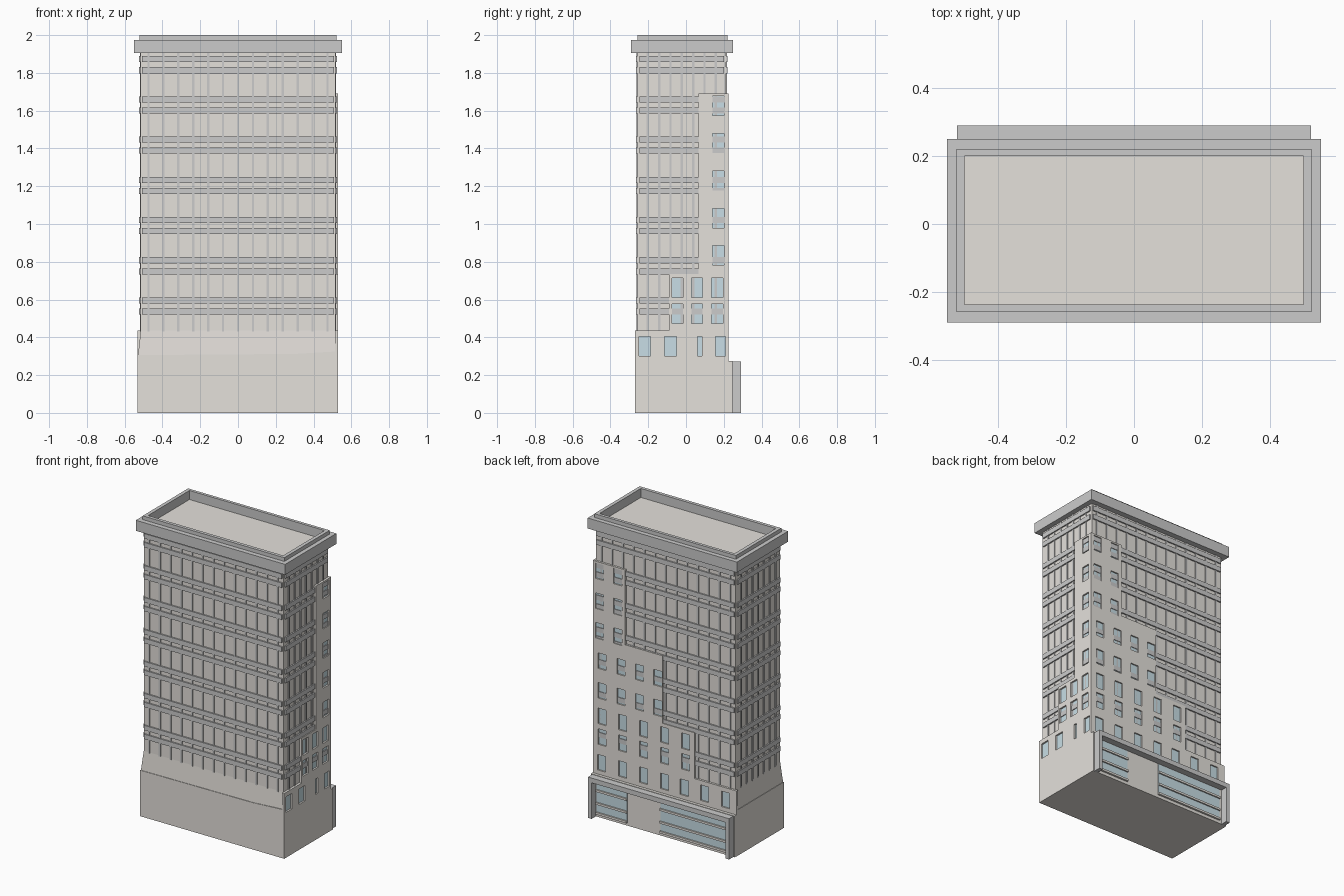
import bpy, bmesh
from mathutils import Vector

if "Cube" in bpy.data.objects:
    bpy.data.objects.remove(bpy.data.objects["Cube"])


def material(name, rgb):
    m = bpy.data.materials.new(name)
    m.diffuse_color = (*rgb, 1)
    m.use_nodes = True
    m.node_tree.nodes["Principled BSDF"].inputs["Base Color"].default_value = m.diffuse_color
    return m


STONE = material("stone", (0.78, 0.75, 0.71))
GLASS = material("glass", (0.58, 0.73, 0.79))


def finish(name, bm, mat=None):
    bmesh.ops.recalc_face_normals(bm, faces=bm.faces)
    me = bpy.data.meshes.new(name)
    bm.to_mesh(me)
    bm.free()
    ob = bpy.data.objects.new(name, me)
    bpy.context.collection.objects.link(ob)
    if mat:
        me.materials.append(mat)
    return ob


def boxes(name, items, mat=None):
    """One object of boxes, each given as x0, x1, y0, y1, z0, z1."""
    bm = bmesh.new()
    for x0, x1, y0, y1, z0, z1 in items:
        for v in bmesh.ops.create_cube(bm, size=1)["verts"]:
            v.co = Vector(((x0, x1)[v.co.x > 0], (y0, y1)[v.co.y > 0], (z0, z1)[v.co.z > 0]))
    return finish(name, bm, mat)


def prism(name, pts, axis, a, b, mat=None):
    """Profile (u, z) extruded along x or y from a to b."""
    bm = bmesh.new()
    place = (lambda u, z: (a, u, z)) if axis == "x" else (lambda u, z: (u, a, z))
    f = bm.faces.new([bm.verts.new(place(*p)) for p in pts])
    new = bmesh.ops.extrude_face_region(bm, geom=[f])["geom"]
    d = (b - a, 0, 0) if axis == "x" else (0, b - a, 0)
    bmesh.ops.translate(bm, vec=d, verts=[g for g in new if isinstance(g, bmesh.types.BMVert)])
    return finish(name, bm, mat)


def cut(ob, holes):
    cutter = boxes("window_cutter", holes)
    cutter.hide_render = True
    mod = ob.modifiers.new("windows", "BOOLEAN")
    mod.operation, mod.solver, mod.object = "DIFFERENCE", "EXACT", cutter
    bpy.context.view_layer.objects.active = ob
    bpy.ops.object.modifier_apply(modifier=mod.name)
    bpy.data.objects.remove(cutter)


# Tower body limits
X, Y0, Y1 = 0.515, -0.257, 0.212
boxes("tower_body", [(-X, X, Y0, Y1, 0.2, 1.94)], STONE)

# Base with gently rising top edge, and tapered shoulder above it
prism("base", [(-.532, 0), (.516, 0), (.516, .325), (.3, .312), (-.532, .306)],
      "y", -0.27, 0.214, STONE)
bm = bmesh.new()
lo = [(-.53, -.267), (.516, -.267), (.516, .213), (-.53, .213)]
hi = [(-X, Y0), (.516, Y0), (.516, .212), (-X, .212)]
for v in bmesh.ops.create_cube(bm, size=1)["verts"]:
    i = {(0, 0): 0, (1, 0): 1, (1, 1): 2, (0, 1): 3}[(int(v.co.x > 0), int(v.co.y > 0))]
    v.co = (*hi[i], 0.435) if v.co.z > 0 else (*lo[i], 0.3)
finish("base_shoulder", bm, STONE)

# Vertical ribs on all four sides
R, T = 0.005, 0.006
ribs = []
for i in range(13):
    x = -0.474 + 0.079 * i
    ribs += [(x - T, x + T, Y0 - R, Y0 + R, 0.43, 1.92),
             (x - T, x + T, Y1 - R, Y1 + R, 0.43, 1.92)]
for i in range(7):
    y = -0.202 + 0.06 * i
    ribs += [(s * X - R, s * X + R, y - T, y + T, 0.43, 1.92) for s in (-1, 1)]
boxes("facade_ribs", ribs)

# Paired floor bands on all four sides
B = 0.009
bands = []
for k in range(7):
    for z in (0.536 + 0.213 * k, 0.595 + 0.213 * k):
        z0, z1 = z - 0.016, z + 0.016
        bands += [(-0.508, 0.508, y - B, y + B, z0, z1) for y in (Y0, Y1)]
        bands += [(s * X - B, s * X + B, -0.245, 0.2, z0, z1) for s in (-1, 1)]
boxes("floor_bands", bands)

# Window rows, top to bottom
tall = [1.575, 1.375, 1.178, 0.98, 0.782]
low = [0.612, 0.474]
H = 0.103

# Stepped stone facing on the right side
side = prism("side_facing", [(-.27, 0), (.225, 0), (.225, 1.69), (.065, 1.69), (.065, .735),
                             (-.09, .735), (-.09, .435), (-.27, .435)], "x", 0.514, 0.53, STONE)
wins = [(0.14, 0.2, z) for z in tall]
wins += [(y, y + 0.06, z) for z in low for y in (-0.075, 0.028, 0.135)]
wins += [(a, b, 0.302) for a, b in ((-.25, -.188), (-.113, -.05), (.06, .085), (.156, .208))]
cut(side, [(0.5, 0.55, a, b, z, z + H) for a, b, z in wins])
boxes("side_glass", [(0.51, 0.519, a, b, z, z + H) for a, b, z in wins], GLASS)

# Stepped stone facing on the back
back = prism("back_facing", [(-.532, 0), (.529, 0), (.529, 1.689), (.29, 1.689), (.29, 1.19),
                             (.015, 1.19), (.015, .74), (-.22, .74), (-.22, .435), (-.532, .435)],
             "y", 0.21, 0.226, STONE)
rows = [(z, (.48, .345)) for z in tall[:3]]
rows += [(z, (.46, .32, .185, .05)) for z in tall[3:]]
rows += [(z, (.46, .31, .155, 0, -.155)) for z in low]
rows += [(0.302, (.465, .31, .155, 0, -.145, -.295, -.45))]
wins = [(x - 0.03, x + 0.03, z) for z, xs in rows for x in xs]
cut(back, [(a, b, 0.2, 0.24, z, z + H) for a, b, z in wins])
boxes("back_glass", [(a, b, 0.205, 0.217, z, z + H) for a, b, z in wins], GLASS)

# Shop front at the back: wall, glazing, bars and hooded frame
boxes("shop_wall", [(-.53, .53, .22, .245, 0, .275)], STONE)
panes = [(0.26, 0.485), (-0.475, 0.015)]
boxes("shop_glass", [(a, b, .24, .249, .03, .235) for a, b in panes], GLASS)
boxes("shop_bars", [(a, b, .24, .258, z, z + .014) for a, b in panes for z in (.02, .085, .17)], STONE)
boxes("shop_frame", [(-.52, .52, .24, .29, .24, .272),
                     (-.52, -.493, .24, .29, 0, .24), (.493, .52, .24, .29, 0, .24)])


# Cornice and parapet rings around the recessed roof
def ring(name, x, y0, y1, xi, yi0, yi1, z0, z1):
    bm = bmesh.new()
    loops = []
    for a, b, c, z in ((x, y0, y1, z0), (x, y0, y1, z1), (xi, yi0, yi1, z1), (xi, yi0, yi1, z0)):
        loops.append([bm.verts.new(p) for p in ((-a, b, z), (a, b, z), (a, c, z), (-a, c, z))])
    for i in range(4):
        p, q = loops[i], loops[(i + 1) % 4]
        for j in range(4):
            bm.faces.new((p[j], p[(j + 1) % 4], q[(j + 1) % 4], q[j]))
    return finish(name, bm)


ring("cornice", 0.55, -0.29, 0.25, 0.51, -0.25, 0.208, 1.905, 1.975)
ring("parapet", 0.522, -0.258, 0.22, 0.498, -0.236, 0.2, 1.92, 2.0)
